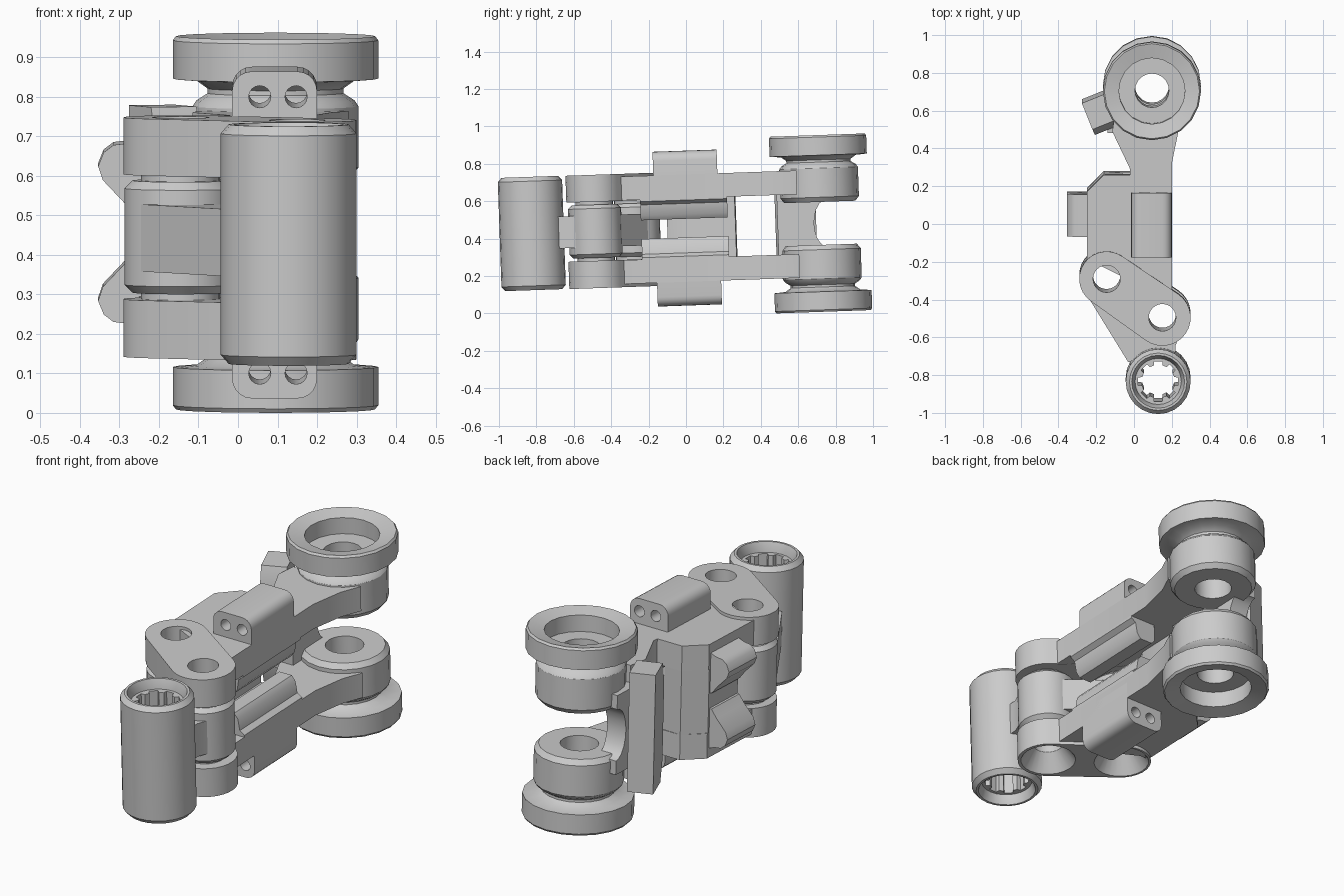
import bpy, bmesh
from math import sin, cos, pi, atan2, radians
from mathutils import Matrix

if "Cube" in bpy.data.objects:
    bpy.data.objects.remove(bpy.data.objects["Cube"])

MID = 0.456            # height of the mirror plane
TILT = radians(2)      # whole linkage leans slightly


def finish(ob, mirror, angle=32):
    bm = bmesh.new()
    bm.from_mesh(ob.data)
    bmesh.ops.remove_doubles(bm, verts=bm.verts, dist=1e-5)
    bmesh.ops.recalc_face_normals(bm, faces=bm.faces)
    bm.to_mesh(ob.data)
    bm.free()
    bpy.ops.object.select_all(action='DESELECT')
    ob.select_set(True)
    bpy.context.view_layer.objects.active = ob
    bpy.ops.object.shade_smooth_by_angle(angle=radians(angle))
    if mirror:
        mod = ob.modifiers.new("mirror", 'MIRROR')
        mod.use_axis = (False, False, True)
        mod.use_mirror_merge = False
    ob.location = (0, 0, MID)
    ob.rotation_euler = (TILT, 0, 0)
    return ob


def circle(c, r, n=24, start=0.0):
    return [(c[0] + r * cos(start + 2 * pi * i / n),
             c[1] + r * sin(start + 2 * pi * i / n)) for i in range(n)]


def capsule(a, ra, b, rb, n=14):
    t = atan2(b[1] - a[1], b[0] - a[0])
    pts = []
    for c, r, t0 in ((a, ra, t + pi / 2), (b, rb, t - pi / 2)):
        pts += [(c[0] + r * cos(t0 + pi * i / n), c[1] + r * sin(t0 + pi * i / n))
                for i in range(n + 1)]
    return pts


def prism(name, outline, lo, hi, axis='z', holes=(), mirror=False, mat=None):
    """Extrude a flat outline, with holes, along an axis."""
    cu = bpy.data.curves.new(name, 'CURVE')
    cu.dimensions = '2D'
    cu.fill_mode = 'BOTH'
    cu.extrude = (hi - lo) / 2
    for loop in [outline, *holes]:
        sp = cu.splines.new('POLY')
        sp.points.add(len(loop) - 1)
        for p, q in zip(sp.points, loop):
            p.co = (q[0], q[1], 0, 1)
        sp.use_cyclic_u = True
    ob = bpy.data.objects.new(name, cu)
    bpy.context.collection.objects.link(ob)
    bpy.ops.object.select_all(action='DESELECT')
    ob.select_set(True)
    bpy.context.view_layer.objects.active = ob
    bpy.ops.object.convert(target='MESH')
    ob = bpy.context.view_layer.objects.active
    for v in ob.data.vertices:
        a, b, c = v.co.x, v.co.y, v.co.z + (lo + hi) / 2
        v.co = {'z': (a, b, c), 'y': (a, c, b), 'x': (c, a, b)}[axis]
    if mat:
        ob.data.transform(mat)
    return finish(ob, mirror)


def lathe(name, profile, c, seg=24, mirror=False):
    """Revolve a closed (radius, z) profile about a vertical axis."""
    bm = bmesh.new()
    rings = [[bm.verts.new((x, y, z)) for x, y in circle(c, r, seg)] for r, z in profile]
    for k in range(len(rings)):
        p, q = rings[k], rings[(k + 1) % len(rings)]
        for i in range(seg):
            j = (i + 1) % seg
            bm.faces.new((p[i], p[j], q[j], q[i]))
    me = bpy.data.meshes.new(name)
    bm.to_mesh(me)
    bm.free()
    ob = bpy.data.objects.new(name, me)
    bpy.context.collection.objects.link(ob)
    return finish(ob, mirror)


# Flanged rear bosses with dished recess and groove
lathe("flanged_boss", [(.09, .115), (.19, .115), (.21, .14), (.21, .295), (.2, .31),
                       (.172, .328), (.172, .34), (.2, .36), (.26, .365), (.26, .462),
                       (.252, .4725), (.175, .455), (.175, .372), (.09, .372)],
      (.095, .72), 20, True)

# Main arms
prism("arm", [(-.1, .6), (-.115, .5), (-.02, .3), (-.02, .27), (-.16, .27), (-.25, .18),
              (-.25, -.2), (-.2, -.2), (0, -.3), (.2, -.34), (.2, .33), (.235, .5), (.28, .6)],
      .16, .287, mirror=True)

# Pin plates joined to the arms, lower one countersunk
PIN_A, PIN_B = (-.145, -.28), (.15, -.485)
plate = capsule(PIN_A, .145, PIN_B, .15)
pins = (PIN_A, PIN_B)
prism("upper_pin_plate", plate, .158, .302, holes=[circle(p, .072) for p in pins])
prism("lower_pin_plate", plate, -.304, -.158, holes=[circle(p, .134) for p in pins])
for p in pins:
    lathe("countersink", [(.134, -.304), (.072, -.215), (.072, -.158), (.134, -.158)], p)
    # Link barrels between the plates
    half = [(.1, .16), (.1, .142), (.122, .142), (.142, .122)]
    lathe("link_barrel", [(.072, .16)] + half + [(r, -z) for r, z in half[::-1]]
          + [(.072, -.16)], p)

# Link web reaching forward to the tube
prism("link_web", [(-.1, -.15), (-.22, -.19), (-.27, -.34), (-.03, -.73), (.04, -.7),
                   (.22, -.7), (.22, -.64), (.26, -.55), (.2, -.37)],
      -.085, .085, holes=[circle(p, .08) for p in pins])

# Front tube with fluted bore
TUBE = (.128, -.825)
side = [(.14, .303), (.152, .303), (.172, .28)]
lathe("front_tube", [(.122, .255)] + side + [(r, -z) for r, z in side[::-1]]
      + [(.122, -.255)], TUBE)
flutes = []
for i in range(8):
    for d, r in ((-.26, .088), (-.2, .108), (.2, .108), (.26, .088)):
        t = i * pi / 4 + d
        flutes.append((TUBE[0] + r * cos(t), TUBE[1] + r * sin(t)))
prism("fluted_bore", circle(TUBE, .128), -.256, .256, holes=[flutes])

# Outer pads, rounded on top, with two screw holes
pad = [(-.015, .2), (.2, .2)]
for cx, t0 in ((.15, 0), (.035, pi / 2)):
    pad += [(cx + .05 * cos(t0 + k * pi / 10), .364 + .05 * sin(t0 + k * pi / 10))
            for k in range(6)]
prism("screw_pad", pad, -.165, .178, 'y',
      holes=[circle((x, .35), .028, 16) for x in (.055, .147)], mirror=True)

# Inner rails along the right edge
prism("inner_rail", [(.2, .17), (.2, .15), (.175, .132), (.165, .075), (.145, .05),
                     (.075, .05), (.055, .07), (.055, .17)],
      -.24, .225, 'y', mirror=True)

# Upright web joining the arms, with rounded ears on its left
prism("side_web", [(-.25, -.06), (-.25, .175), (-.16, .27), (-.06, .265), (-.06, .0), (-.11, -.1)],
      -.28, .28)
prism("ear", [(-.2, .26), (-.28, .228), (-.315, .224), (-.34, .205), (-.354, .17),
              (-.342, .135), (-.29, .08), (-.26, .04), (-.2, .03)],
      -.06, .165, 'y', mirror=True)

# Slanted rear bracket and its concave web into the bosses
place = Matrix.Translation((-.185, .59, 0)) @ Matrix.Rotation(radians(22), 4, 'Z')
prism("rear_bracket", [(-.095, -.2), (-.06, -.3), (.09, -.3), (.09, .3), (-.06, .3), (-.095, .2)],
      -.062, .062, 'x', mat=place)
curve = [(.76 - .075 * cos(t * pi / 10), .13 * sin(t * pi / 10)) for t in range(-5, 6)]
prism("bracket_web", [(.49, .2), (.49, -.2), (.76, -.2)] + curve + [(.76, .2)],
      -.14, -.035, 'x')
